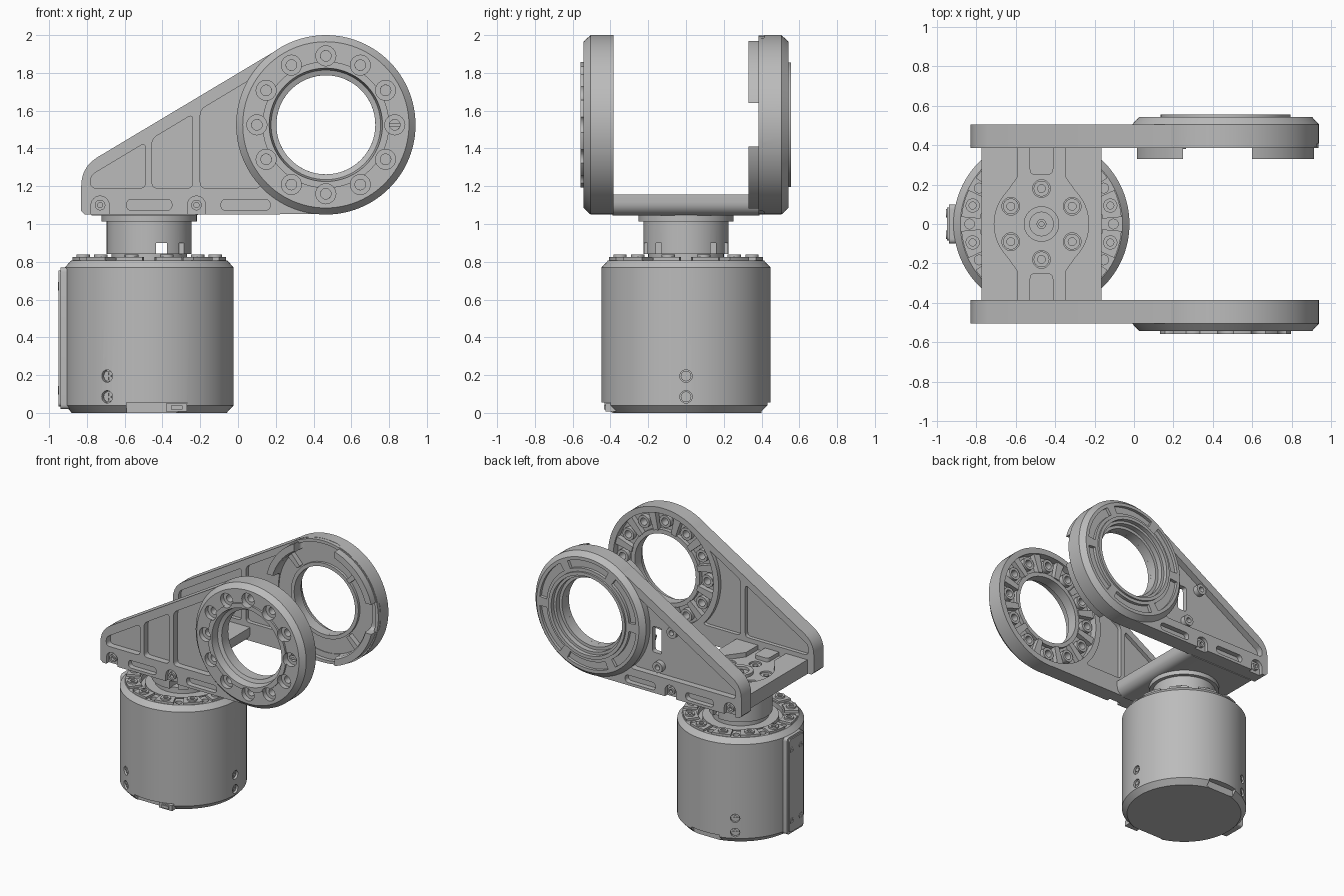
import bpy, bmesh, math
from mathutils import Matrix, Vector

if "Cube" in bpy.data.objects:
    bpy.data.objects.remove(bpy.data.objects["Cube"])

GREY = bpy.data.materials.new("machined grey")
GREY.use_nodes = True
COLOUR = (0.5, 0.5, 0.5, 1)
GREY.diffuse_color = COLOUR
GREY.node_tree.nodes["Principled BSDF"].inputs["Base Color"].default_value = COLOUR

MX = -0.47                    # motor axis
RX, RZ, RR = 0.465, 1.525, 0.475   # joint ring centre and radius
RING = (RX, RZ)
MOTOR = (MX, 0)


def place(u, v, h, axis):
    return {"z": (u, v, h), "y": (u, h, v), "x": (h, u, v)}[axis]


def polar(c, r, deg):
    a = math.radians(deg)
    return (c[0] + r * math.cos(a), c[1] + r * math.sin(a))


def prism(bm, pts, a, b, axis):
    lo, hi = [[bm.verts.new(place(u, v, h, axis)) for u, v in pts] for h in (a, b)]
    bm.faces.new(lo)
    bm.faces.new(hi[::-1])
    n = len(pts)
    for i in range(n):
        j = (i + 1) % n
        bm.faces.new((lo[i], hi[i], hi[j], lo[j]))
    return lo + hi


def rect(u0, u1, v0, v1):
    return [(u0, v0), (u1, v0), (u1, v1), (u0, v1)]


def fillet(pts, r, steps=5):
    out = []
    for i, p in enumerate(pts):
        p, a, b = Vector(p), Vector(pts[i - 1]), Vector(pts[(i + 1) % len(pts)])
        s = p + (a - p).normalized() * min(r, (a - p).length * 0.49)
        e = p + (b - p).normalized() * min(r, (b - p).length * 0.49)
        for k in range(steps + 1):
            t = k / steps
            out.append(tuple(s * (1 - t) ** 2 + p * 2 * t * (1 - t) + e * t * t))
    return out


def lathe(bm, prof, c, axis, n=64):
    rings = [[bm.verts.new(place(*polar(c, r, 360 * k / n), h, axis)) for k in range(n)]
             for r, h in prof]
    for i in range(len(prof)):
        j = (i + 1) % len(prof)
        if prof[i][0] == 0 and prof[j][0] == 0:
            continue
        for k in range(n):
            m = (k + 1) % n
            bm.faces.new((rings[i][k], rings[i][m], rings[j][m], rings[j][k]))
    verts = [v for ring in rings for v in ring]
    if any(r == 0 for r, h in prof):
        bmesh.ops.remove_doubles(bm, verts=verts, dist=1e-5)


def cyl(bm, c, r, a, b, axis, n=24):
    return prism(bm, [polar(c, r, 360 * k / n) for k in range(n)], a, b, axis)


def sector(bm, c, r0, r1, a0, a1, lo, hi, axis, n=8):
    angs = [a0 + (a1 - a0) * k / n for k in range(n + 1)]
    pts = [polar(c, r1, a) for a in angs] + [polar(c, r0, a) for a in angs[::-1]]
    prism(bm, pts, lo, hi, axis)


def bolt(bm, c, r, a, b, axis):
    """Socket-head bolt whose head faces b."""
    s = a + (b - a) * 0.4
    lathe(bm, [(0, a), (r, a), (r, b), (r * 0.5, b), (r * 0.5, s), (0, s)], c, axis, 18)


def make(name, bm):
    bmesh.ops.recalc_face_normals(bm, faces=bm.faces)
    me = bpy.data.meshes.new(name)
    bm.to_mesh(me)
    bm.free()
    me.materials.append(GREY)
    ob = bpy.data.objects.new(name, me)
    bpy.context.collection.objects.link(ob)
    return ob


def cut(ob, bm):
    tool = make("cutter", bm)
    mod = ob.modifiers.new("cut", "BOOLEAN")
    mod.operation, mod.solver, mod.object, mod.use_self = "DIFFERENCE", "EXACT", tool, True
    bpy.context.view_layer.objects.active = ob
    bpy.ops.object.modifier_apply(modifier=mod.name)
    bpy.data.objects.remove(tool)


def slope(x):
    """Height of the slanted upper edge of an arm."""
    return 1.932 + 0.6 * (x - 0.22)


def pocket(x0, x1, drop=0.075):
    return fillet([(x0, 1.19), (x1, 1.19), (x1, slope(x1) - drop), (x0, slope(x0) - drop)], 0.03)


# Motor housing
bm = bmesh.new()
lathe(bm, [(0, 0), (0.41, 0), (0.447, 0.04), (0.447, 0.77), (0.412, 0.808),
           (0.3, 0.808), (0.3, 0.77), (0, 0.77)], MOTOR, "z", 96)
motor = make("motor_housing", bm)
bm = bmesh.new()
prism(bm, rect(-0.59, -0.27, -0.6, -0.385), -0.1, 0.055, "z")
prism(bm, rect(-0.59, -0.35, 0.4, 0.6), -0.1, 0.055, "z")
for k in range(3):
    turn = Matrix.Rotation(math.radians(120 * k), 3, "Z")
    for z in (0.085, 0.195):
        vs = cyl(bm, (0, z), 0.033, 0.425, 0.5, "x")
        bmesh.ops.rotate(bm, verts=vs, matrix=turn, cent=(0, 0, 0))
        bmesh.ops.translate(bm, verts=vs, vec=(MX, 0, 0))
for k in range(12):
    cyl(bm, polar(MOTOR, 0.365, 30 * k), 0.025, 0.78, 0.9, "z", 16)
cut(motor, bm)

# Cross-head screws low on the housing
bm = bmesh.new()
for k in range(3):
    turn = Matrix.Rotation(math.radians(120 * k), 3, "Z")
    for z in (0.085, 0.195):
        vs = cyl(bm, (0, z), 0.028, 0.42, 0.434, "x")
        vs += prism(bm, rect(-0.02, 0.02, z - 0.005, z + 0.005), 0.43, 0.439, "x")
        vs += prism(bm, rect(-0.005, 0.005, z - 0.02, z + 0.02), 0.43, 0.438, "x")
        bmesh.ops.rotate(bm, verts=vs, matrix=turn, cent=(0, 0, 0))
        bmesh.ops.translate(bm, verts=vs, vec=(MX, 0, 0))
make("housing_screws", bm)

# Crown of raised lobes with bolts, and the inner collar
bm = bmesh.new()
for k in range(12):
    a = 15 + 30 * k
    sector(bm, MOTOR, 0.31, 0.408, a - 10, a + 10, 0.8, 0.825, "z")
    bolt(bm, polar(MOTOR, 0.362, a), 0.036, 0.82, 0.838, "z")
lathe(bm, [(0.2, 0.76), (0.27, 0.76), (0.27, 0.8), (0.2, 0.8)], MOTOR, "z")
make("motor_crown", bm)

# Cable cover on the right side, and the connector
bm = bmesh.new()
prism(bm, fillet(rect(-0.1, 0.1, 0.02, 0.77), 0.025), -0.94, -0.86, "x")
prism(bm, fillet(rect(-0.085, 0.085, 0.035, 0.755), 0.02), -0.95, -0.93, "x")
for y in (-0.055, 0.055):
    for z in (0.12, 0.67):
        bolt(bm, (y, z), 0.022, -0.94, -0.954, "x")
make("cable_cover", bm)
bm = bmesh.new()
prism(bm, rect(-0.38, -0.27, 0.008, 0.05), -0.425, -0.37, "y")
prism(bm, rect(-0.355, -0.295, 0.018, 0.04), -0.434, -0.42, "y")
make("connector", bm)

# Output hub
bm = bmesh.new()
lathe(bm, [(0, 0.84), (0.225, 0.84), (0.225, 1.012), (0.252, 1.012), (0.252, 1.05), (0, 1.05)],
      MOTOR, "z")
hub = make("output_hub", bm)
bm = bmesh.new()
prism(bm, rect(-0.435, -0.375, -0.4, 0.4), 0.8, 0.9, "z")
for s in (-1, 1):
    prism(bm, rect(-0.375, -0.1, s * 0.13, s * 0.16), 0.8, 0.9, "z")
cut(hub, bm)
bm = bmesh.new()
cyl(bm, MOTOR, 0.2, 0.76, 0.845, "z", 48)
make("hub_seat", bm)

# Bridge plate between the arms
bm = bmesh.new()
x0, x1 = -0.775, -0.165
arc = [polar((x1 - 0.07, 1.115), 0.07, -90 + 15 * k) for k in range(7)]
prism(bm, [(x0, 1.045)] + arc + [(x1, 1.155), (x0, 1.155)], -0.39, 0.39, "y")
bridge = make("bridge_plate", bm)
bm = bmesh.new()
cyl(bm, MOTOR, 0.24, 1.12, 1.3, "z", 48)
prism(bm, [(-0.59, -0.5), (-0.35, -0.5), (-0.35, -0.24), (-0.3, -0.17), (-0.3, 0.17),
           (-0.35, 0.24), (-0.35, 0.5), (-0.59, 0.5), (-0.59, 0.24), (-0.64, 0.17),
           (-0.64, -0.17), (-0.59, -0.24)], 1.12, 1.3, "z")
for k in range(6):
    cyl(bm, polar(MOTOR, 0.18, 30 + 60 * k), 0.045, 1.09, 1.3, "z")
cut(bridge, bm)
bm = bmesh.new()
for k in range(6):
    bolt(bm, polar(MOTOR, 0.18, 30 + 60 * k), 0.04, 1.08, 1.11, "z")
lathe(bm, [(0.06, 1.1), (0.09, 1.1), (0.09, 1.142), (0.06, 1.142)], MOTOR, "z", 40)
bolt(bm, MOTOR, 0.025, 1.1, 1.135, "z")
for s in (-1, 1):
    prism(bm, fillet(rect(-0.53, -0.41, s * 0.25, s * 0.42), 0.03), 1.1, 1.15, "z")
make("bridge_details", bm)


# Side arms: s = -1 is the front, s = 1 the back
def arm(name, s):
    end = fillet([(0.0, slope(0)), (-0.83, slope(-0.83)), (-0.83, 1.05), (0.3, 1.05)], 0.1)
    end = [p for p in end if -0.84 < p[0] < -0.7 and p[1] > 1.2]
    disc = [polar(RING, RR - 0.002, -90 + 211 * k / 40) for k in range(41)]
    bm = bmesh.new()
    prism(bm, disc + end + [(-0.83, 1.07), (-0.81, 1.05)], s * 0.385, s * 0.505, "y")
    ob = make(name, bm)
    bm = bmesh.new()
    cyl(bm, RING, 0.45, -1, 1, "y", 64)
    spans = [(-0.78, -0.49), (-0.455, -0.24), (-0.2, 0.12)] if s < 0 else [(-0.78, 0.12)]
    for a, b in spans:
        prism(bm, pocket(a, b), s * 0.455, s * 0.6, "y")
    for a, b in ((-0.78, -0.24), (-0.2, 0.12)):
        prism(bm, pocket(a, b, 0.06), s * 0.3, s * 0.415, "y")
    for a, b in ((-0.59, -0.35), (-0.09, 0.17)):
        prism(bm, fillet(rect(a, b, 1.072, 1.13), 0.029), s * 0.465, s * 0.6, "y")
    for x in (-0.73, -0.22):
        arch = [polar((x, 1.1), 0.048, 15 * k) for k in range(13)]
        prism(bm, arch + [(x - 0.048, 1.0), (x + 0.048, 1.0)], s * 0.475, s * 0.6, "y")
    if s > 0:
        prism(bm, fillet(rect(-0.11, -0.03, 1.34, 1.54), 0.02), 0.3, 0.6, "y")
    cut(ob, bm)
    bm = bmesh.new()
    for x in (-0.73, -0.22):
        bolt(bm, (x, 1.1), 0.028, s * 0.46, s * 0.498, "y")
    if s > 0:
        for c in ((-0.22, 1.55), (-0.1, 1.25)):
            lathe(bm, [(0.02, 0.44), (0.042, 0.44), (0.042, 0.495), (0.02, 0.495)], c, "y", 24)
    make(name + "_bolts", bm)


arm("front_arm", -1)
arm("back_arm", 1)

# Front joint ring with twelve counterbored holes
bm = bmesh.new()
lathe(bm, [(RR, -0.385), (RR, -0.505), (0.44, -0.543), (0.335, -0.543), (0.335, -0.558),
           (0.3, -0.558), (0.29, -0.5), (0.262, -0.49), (0.262, -0.41), (0.295, -0.41),
           (0.295, -0.44), (0.43, -0.44), (0.43, -0.385)], RING, "y", 96)
ring = make("front_ring", bm)
bm = bmesh.new()
for k in range(12):
    c = polar(RING, 0.365, 30 * k)
    cyl(bm, c, 0.053, -0.6, -0.505, "y")
    cyl(bm, c, 0.028, -0.52, -0.3, "y")
cut(ring, bm)
bm = bmesh.new()
for k in range(12):
    a = 30 * k
    sector(bm, RING, 0.29, 0.435, a + 11, a + 19, -0.45, -0.4, "y", 2)
    lathe(bm, [(0.028, -0.45), (0.048, -0.45), (0.048, -0.405), (0.028, -0.405)],
          polar(RING, 0.365, a), "y", 20)
prism(bm, rect(RX + 0.335, RX + 0.395, RZ - 0.008, RZ + 0.008), -0.515, -0.49, "y")
make("front_ring_ribs", bm)

# Back joint ring: stepped bore, arc grooves, notched skirt
bm = bmesh.new()
lathe(bm, [(RR, 0.39), (RR, 0.505), (0.44, 0.543), (0.33, 0.543), (0.33, 0.557), (0.305, 0.557),
           (0.305, 0.525), (0.285, 0.525), (0.285, 0.485), (0.262, 0.485), (0.262, 0.42),
           (0.405, 0.42), (0.405, 0.345), (0.415, 0.33), (0.464, 0.33), (0.464, 0.39)],
      RING, "y", 96)
ring = make("back_ring", bm)
bm = bmesh.new()
for k in range(6):
    sector(bm, RING, 0.355, 0.415, 60 * k + 5, 60 * k + 55, 0.52, 0.6, "y", 12)
prism(bm, fillet(rect(RX - 0.215, RX + 0.135, 0.2, 0.415), 0.03), 1.0, 2.1, "z")
prism(bm, fillet([(0.2, 1.41), (0.41, 1.41), (0.41, 1.64), (0.2, 1.64)], 0.03), -0.2, 1.1, "x")
cut(ring, bm)
bm = bmesh.new()
for k in range(4):
    a = 45 + 90 * k
    sector(bm, RING, 0.3, 0.41, a - 3, a + 3, 0.38, 0.43, "y", 2)
lathe(bm, [(0.262, 0.4), (0.29, 0.4), (0.29, 0.43), (0.262, 0.43)], RING, "y", 64)
make("back_ring_ribs", bm)

# Smooth shading with sharp edges kept
bpy.ops.object.select_all(action="DESELECT")
for ob in bpy.context.scene.objects:
    if ob.type == "MESH":
        ob.select_set(True)
        bpy.context.view_layer.objects.active = ob
bpy.ops.object.shade_smooth_by_angle(angle=math.radians(30))
